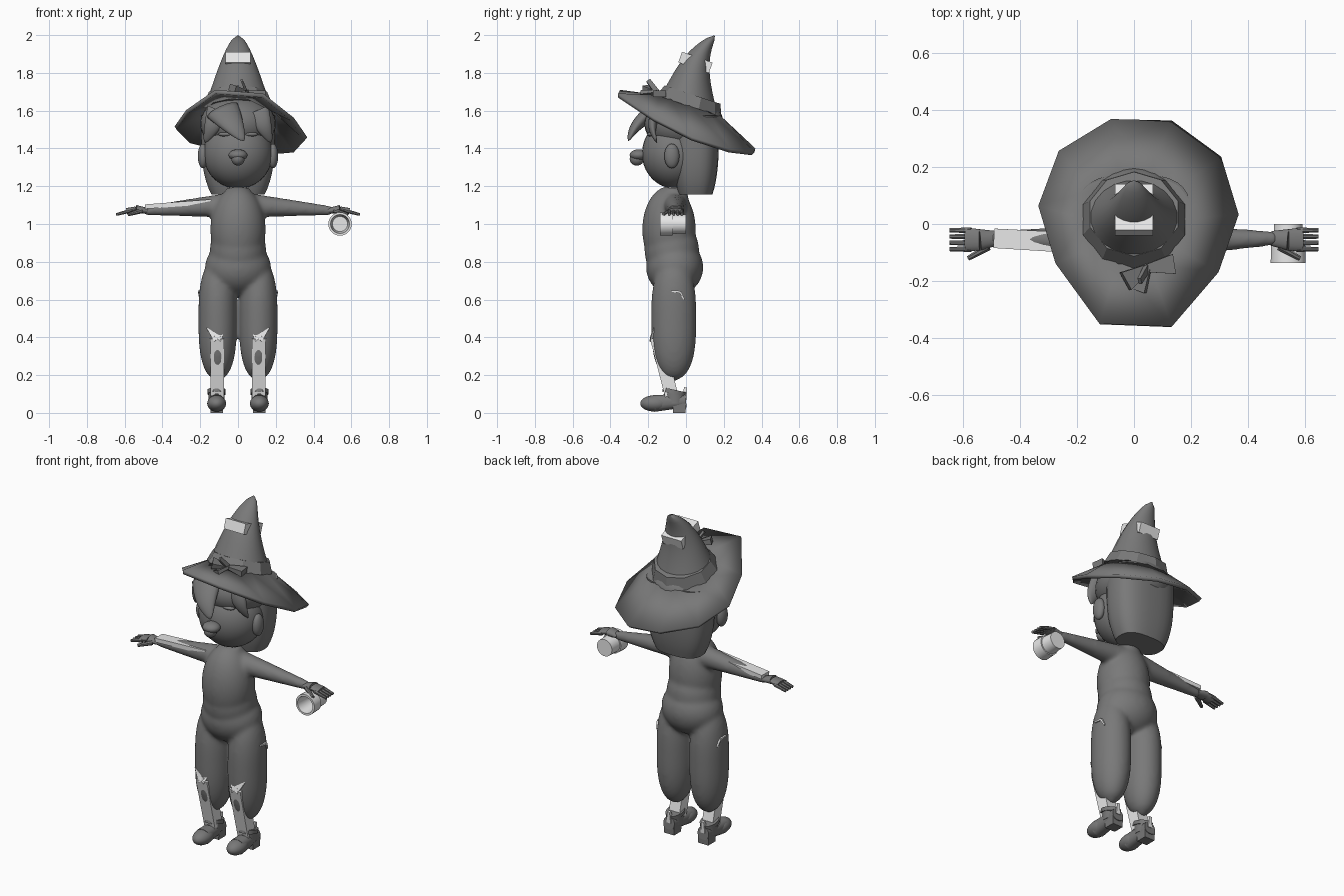
import bpy, bmesh, math
from mathutils import Vector, Matrix

if "Cube" in bpy.data.objects:
    bpy.data.objects.remove(bpy.data.objects["Cube"], do_unlink=True)

X, Y, Z = Vector((1, 0, 0)), Vector((0, 1, 0)), Vector((0, 0, 1))
SIDES = {"left": 1, "right": -1}


def material(name, value):
    mat = bpy.data.materials.new(name)
    mat.use_nodes = True
    colour = (value, value, value, 1)
    mat.diffuse_color = colour
    mat.node_tree.nodes["Principled BSDF"].inputs["Base Color"].default_value = colour
    return mat


DARK = material("dark grey", 0.19)
PALE = material("pale grey", 0.8)


def sweep(bm, rule, axis, ref=X, steps=12, sides=16, mirror=1, power=1):
    """Skin the rings that rule(t) gives as centre, radius along ref, radius across."""
    axis = axis.normalized()
    across = axis.cross(ref).normalized()
    along = across.cross(axis)
    grow = math.sqrt(2) if sides == 4 else 1
    rings = []
    for step in range(steps + 1):
        centre, wide, deep = rule(step / steps)
        ring = []
        for k in range(sides):
            angle = math.tau * (k + 0.5) / sides
            c, s = math.cos(angle), math.sin(angle)
            c = math.copysign(abs(c) ** power, c) * wide * grow
            s = math.copysign(abs(s) ** power, s) * deep * grow
            point = centre + along * c + across * s
            point.x *= mirror
            ring.append(bm.verts.new(point))
        rings.append(ring)
    for low, high in zip(rings, rings[1:]):
        for k in range(sides):
            bm.faces.new((low[k - 1], low[k], high[k], high[k - 1]))
    bm.faces.new(rings[0])
    bm.faces.new(rings[-1])


def tube(bm, start, end, first, last, flat=1, **options):
    """Straight tapered tube; flat is its depth relative to its width."""
    start, end = Vector(start), Vector(end)

    def rule(t):
        radius = first + (last - first) * t
        return start.lerp(end, t), radius, radius * flat
    sweep(bm, rule, end - start, steps=1, **options)


def lock(bm, root, tip, width, mirror=1):
    """Pointed strand of hair that bows forwards."""
    root, tip = Vector(root), Vector(tip)

    def rule(t):
        radius = width * (1 - t) ** 0.7 + 0.003
        bow = Y * math.sin(math.pi * t) * 0.025
        return root.lerp(tip, t) - bow, radius, radius * 0.5
    sweep(bm, rule, tip - root, mirror=mirror)


def ellipsoid(bm, centre, radii):
    bmesh.ops.create_uvsphere(bm, u_segments=32, v_segments=20, radius=1,
                              matrix=Matrix.LocRotScale(Vector(centre), None, Vector(radii)))


def finish(name, bm, mat, angle=40):
    bmesh.ops.recalc_face_normals(bm, faces=bm.faces[:])
    mesh = bpy.data.meshes.new(name)
    bm.to_mesh(mesh)
    bm.free()
    mesh.materials.append(mat)
    if angle:
        mesh.shade_smooth()
        mesh.set_sharp_from_angle(angle=math.radians(angle))
    ob = bpy.data.objects.new(name, mesh)
    bpy.context.scene.collection.objects.link(ob)
    return ob


def single(name, mat, build, *args, angle=40, **options):
    """Object made from one call of a building helper."""
    bm = bmesh.new()
    build(bm, *args, **options)
    return finish(name, bm, mat, angle)


def leg_rule(t):
    swell = math.sqrt(max(0.02, 1 - abs(2 * t - 1) ** 3))
    return Vector((0.108, -0.065, 0.82 - 0.65 * t)), 0.102 * swell, 0.12 * swell


# Body suit: chest, waist, hips, collar, legs and arms fused into one smooth skin
bm = bmesh.new()
ellipsoid(bm, (0, -0.09, 0.97), (0.147, 0.142, 0.23))
ellipsoid(bm, (0, -0.075, 0.86), (0.15, 0.145, 0.16))
ellipsoid(bm, (0, -0.06, 0.77), (0.175, 0.152, 0.15))
tube(bm, (0, -0.07, 1.08), (0, -0.06, 1.19), 0.095, 0.065, sides=24)
for side in SIDES.values():
    sweep(bm, leg_rule, -Z, steps=24, sides=24, mirror=side)
    tube(bm, (0.05, -0.06, 1.1), (0.5, -0.05, 1.07), 0.065, 0.025, ref=Y, sides=24, mirror=side)
body = finish("body_suit", bm, DARK, 180)
fuse = body.modifiers.new("fuse", 'REMESH')
fuse.mode = 'VOXEL'
fuse.voxel_size = 0.01
fuse.use_smooth_shade = True
relax = body.modifiers.new("relax", 'SMOOTH')
relax.iterations = 16

for tag, side in SIDES.items():
    # Hand: palm, four fingers and a thumb
    bm = bmesh.new()
    tube(bm, (0.48, -0.05, 1.07), (0.54, -0.055, 1.078), 0.026, 0.038, flat=0.6, ref=Y, mirror=side)
    tube(bm, (0.54, -0.055, 1.078), (0.59, -0.055, 1.068), 0.038, 0.042, flat=0.4, ref=Y, mirror=side)
    for finger in range(4):
        y = -0.022 * (finger + 1)
        tube(bm, (0.57, y, 1.07), (0.645, y, 1.05), 0.011, 0.008, sides=8, ref=Y, mirror=side)
    tube(bm, (0.51, -0.08, 1.07), (0.58, -0.12, 1.05), 0.014, 0.009, sides=8, ref=Z, mirror=side)
    finish(tag + "_hand", bm, DARK)

    # Pale shin with torn edges at knee and thigh
    bm = bmesh.new()
    tube(bm, (0.11, -0.154, 0.4), (0.11, -0.076, 0.09), 0.037, 0.035, sides=4, mirror=side)
    for x, height in ((0.075, 0.43), (0.165, 0.45)):
        tube(bm, (0.11, -0.178, 0.39), (x, -0.17, height), 0.022, 0.002, flat=0.6, sides=4, mirror=side)
    tube(bm, (0.207, -0.08, 0.645), (0.206, -0.03, 0.64), 0.004, 0.006, sides=4, mirror=side)
    tube(bm, (0.206, -0.03, 0.64), (0.2, -0.01, 0.6), 0.006, 0.004, sides=4, mirror=side)
    finish(tag + "_shin", bm, PALE, 0)

    # Boot: foot, toe, heel, shaft and cuff, with a pale tab behind
    bm = bmesh.new()
    x = 0.113
    tube(bm, (x, 0, 0.065), (x, -0.17, 0.05), 0.036, 0.045, mirror=side, power=0.8)
    ellipsoid(bm, (x * side, -0.165, 0.05), (0.05, 0.077, 0.043))
    tube(bm, (x, -0.035, 0), (x, -0.035, 0.05), 0.033, 0.035, sides=4, mirror=side)
    tube(bm, (x, -0.06, 0.05), (x, -0.06, 0.11), 0.042, 0.044, flat=1.3, mirror=side)
    tube(bm, (x, -0.065, 0.1), (x, -0.06, 0.122), 0.049, 0.049, flat=1.3, mirror=side)
    finish(tag + "_boot", bm, DARK)
    single(tag + "_boot_tab", PALE, tube, (x, -0.01, 0.07), (x, -0.002, 0.135), 0.014, 0.008,
           angle=0, sides=4, mirror=side)

    # Ear and closed eyelid
    single(tag + "_ear", DARK, ellipsoid, (0.185 * side, -0.075, 1.36), (0.028, 0.04, 0.065))
    single(tag + "_eyelid", DARK, ellipsoid, (0.065 * side, -0.185, 1.475), (0.04, 0.02, 0.012))

# Pale plank over the right arm, and the neck
single("arm_plank", PALE, tube, (0.14, -0.07, 1.118), (0.49, -0.05, 1.092), 0.036, 0.034,
       angle=0, flat=0.35, ref=Y, sides=4, mirror=-1)
single("neck", PALE, tube, (0, -0.055, 1.13), (0, -0.045, 1.24), 0.042, 0.042, angle=0, sides=4)

# Cup: outside wall, stepped rim and hollow inside
wall = [(0, 0.05), (0.07, 0.053), (0.07, 0.06), (0.137, 0.062), (0.137, 0.05), (0.02, 0.04)]


def cup_rule(t):
    depth, radius = wall[round(t * (len(wall) - 1))]
    return Vector((0.54, -depth, 1)), radius, radius


single("cup", PALE, sweep, cup_rule, -Y, steps=len(wall) - 1, sides=24)

# Head and nose
single("head", DARK, ellipsoid, (0, -0.06, 1.373), (0.184, 0.173, 0.185))
bm = bmesh.new()
ellipsoid(bm, (0, -0.25, 1.365), (0.05, 0.048, 0.03))
ellipsoid(bm, (0, -0.26, 1.345), (0.035, 0.038, 0.036))
finish("nose", bm, DARK)


def bob_rule(t):
    pinch = (1 - t) ** 4
    return Vector((0, 0.05, 1.155 + 0.42 * t)), 0.196 - 0.055 * pinch, 0.125 - 0.035 * pinch


# Hair: boxy bob, rounded cap and pointed fringe
bm = bmesh.new()
sweep(bm, bob_rule, Z, sides=28, power=0.75)
ellipsoid(bm, (0, -0.01, 1.53), (0.2, 0.21, 0.15))
finish("hair", bm, DARK)
bm = bmesh.new()
lock(bm, (-0.08, -0.17, 1.6), (0.03, -0.305, 1.44), 0.09)
for side in SIDES.values():
    lock(bm, (0.1, -0.15, 1.6), (0.175, -0.155, 1.43), 0.065, side)
finish("fringe", bm, DARK, 180)

# Hat brim: drooping, uneven ten-sided sheet
edge = [(0.36, 0.03), (0.3, 0.23), (0.13, 0.355), (-0.08, 0.36), (-0.26, 0.25),
        (-0.33, 0.06), (-0.27, -0.14), (-0.12, -0.35), (0.13, -0.36), (0.29, -0.17)]
bm = bmesh.new()
outer, inner = [], []
for k, (x, y) in enumerate(edge):
    outer.append(bm.verts.new((x, y, 1.5 - 0.43 * y - 0.1 * x + 0.3 * y * y)))
    angle = math.tau * k / len(edge)
    y = 0.015 + 0.165 * math.sin(angle)
    inner.append(bm.verts.new((0.17 * math.cos(angle), y, 1.625 - 0.33 * y)))
for k in range(len(edge)):
    bm.faces.new((inner[k - 1], outer[k - 1], outer[k], inner[k]))
brim = finish("hat_brim", bm, DARK, 25)
thick = brim.modifiers.new("thickness", 'SOLIDIFY')
thick.thickness = 0.022
thick.offset = 0


def crown_rule(t):
    radius = 0.18 * (1 - t ** 0.8) ** 0.6 + 0.004
    centre = Vector((0, 0.015 + 0.04 * t + 0.095 * t ** 4, 1.61 + 0.387 * t))
    return centre, radius, radius * (0.95 - 0.25 * t)


# Hat crown bending backwards, its band and the pale block through it
lean = Vector((0, 0.33, 1))
single("hat_crown", DARK, sweep, crown_rule, lean, steps=20, sides=20, angle=60)
base = Vector((0, 0.015, 1.625))
single("hat_band", DARK, tube, base, base + lean * 0.06, 0.188, 0.162,
       angle=30, flat=0.96, sides=10)
single("hat_patch", PALE, tube, (0, 0.04, 1.827), (0, 0.06, 1.883), 0.066, 0.066,
       angle=0, flat=1.3, sides=4)

# Bow: two loops and two tails around one knot
bm = bmesh.new()
knot = (0.045, -0.155, 1.7)
for tip, width in (((-0.03, -0.2, 1.72), 0.035), ((0.14, -0.14, 1.69), 0.035),
                   ((0.02, -0.2, 1.76), 0.012), ((0.02, -0.235, 1.69), 0.022)):
    tube(bm, knot, tip, 0.014, width, flat=0.5, ref=Y, sides=4)
finish("bow", bm, DARK, 0)
